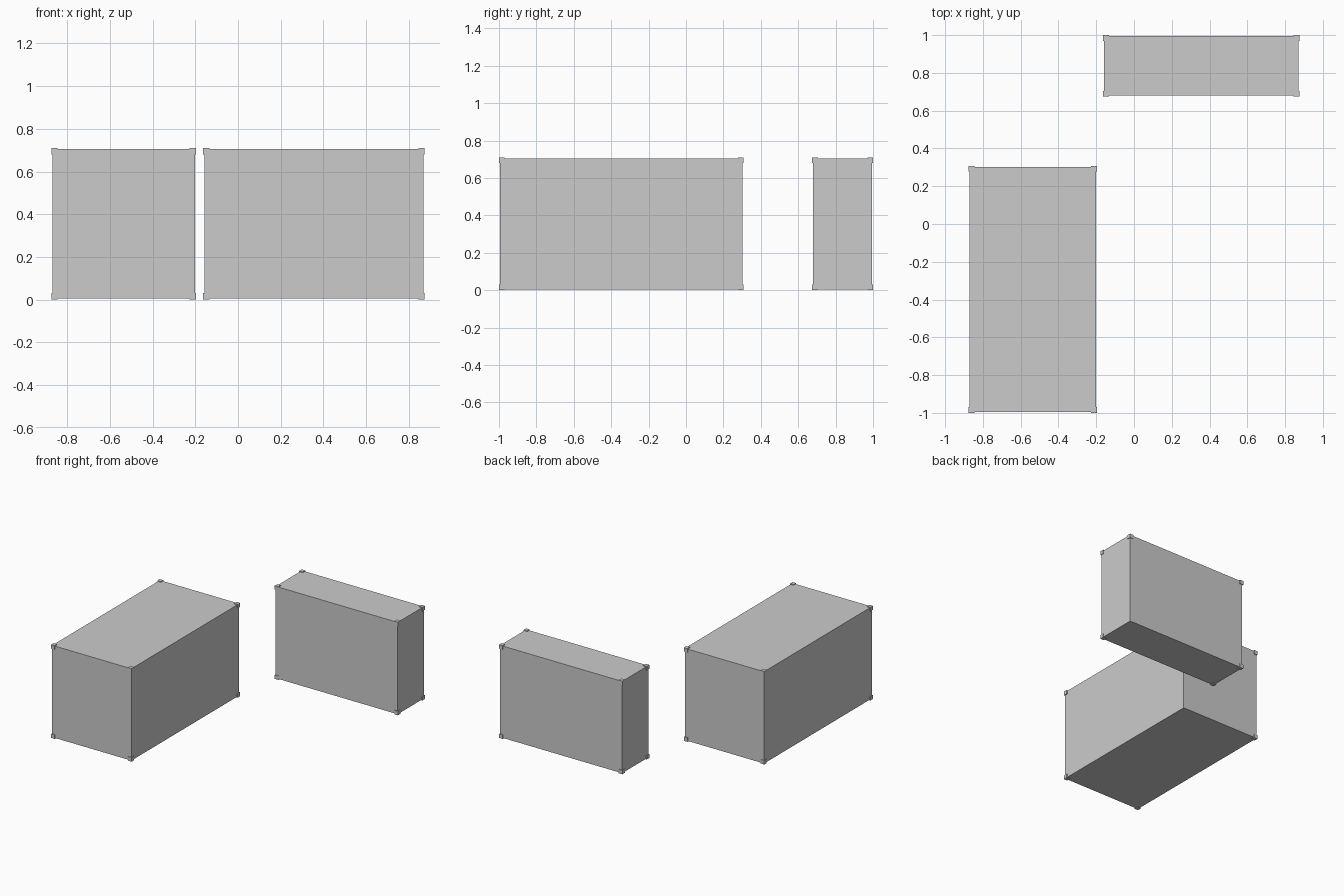
import bpy
from itertools import product

if "Cube" in bpy.data.objects:
    bpy.data.objects.remove(bpy.data.objects["Cube"])


def box(name, lo, hi):
    bpy.ops.mesh.primitive_cube_add(size=1, location=[(a + b) / 2 for a, b in zip(lo, hi)])
    ob = bpy.context.object
    ob.name = name
    ob.scale = [b - a for a, b in zip(lo, hi)]
    bpy.ops.object.transform_apply(location=False, rotation=False, scale=True)
    return ob


LIP = 0.005    # how far the corner caps stand proud
CAP = 0.03     # corner cap size


def crate(name, lo, hi):
    # main body, slightly inset from the caps
    box(name + "_body", [a + LIP for a in lo], [b - LIP for b in hi])
    # small protective cap on each of the eight corners
    for side in product((0, 1), repeat=3):
        c_lo = [(b - CAP) if s else a for s, a, b in zip(side, lo, hi)]
        box(name + "_corner_cap", c_lo, [v + CAP for v in c_lo])


crate("large_crate", (-0.875, -1.0, 0), (-0.197, 0.308, 0.71))
crate("narrow_crate", (-0.163, 0.675, 0), (0.875, 1.0, 0.71))
